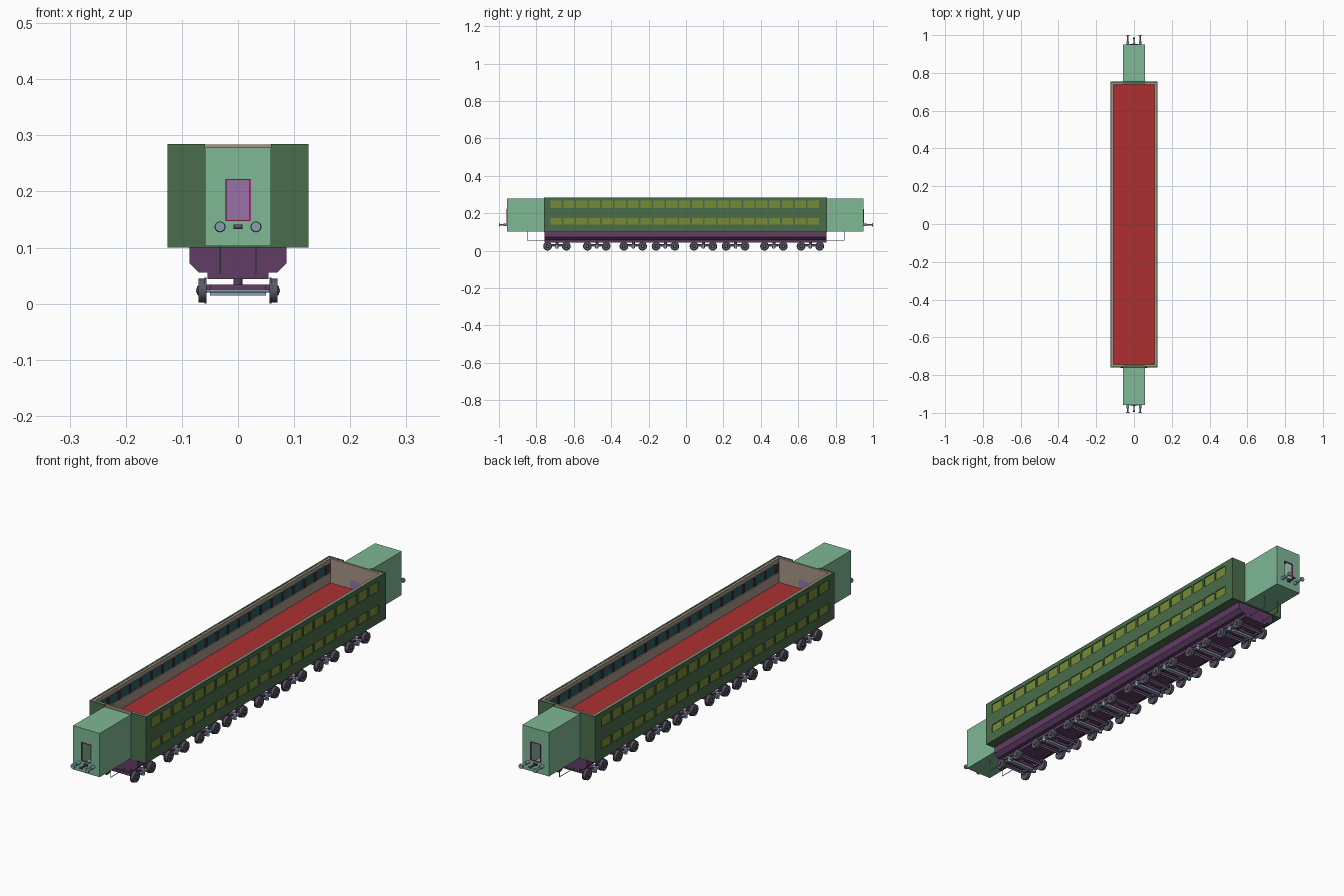
import bpy, bmesh, math
from mathutils import Matrix, Vector

if "Cube" in bpy.data.objects:
    bpy.data.objects.remove(bpy.data.objects["Cube"])

COL = dict(green=(.07, .155, .07), mint=(.21, .48, .30), red=(.42, .03, .03), purple=(.12, .047, .13),
           olive=(.18, .26, .04), teal=(.025, .11, .12), beige=(.38, .30, .24), brown=(.10, .04, .03),
           lilac=(.32, .17, .38), magenta=(.45, .02, .21), steel=(.26, .35, .42), iron=(.10, .095, .13))
MATS = {}
for n, c in COL.items():
    MATS[n] = bpy.data.materials.new(n)
    MATS[n].diffuse_color = (*c, 1)


def box(bm, x0, x1, y0, y1, z0, z1):
    size = (abs(x1 - x0), abs(y1 - y0), abs(z1 - z0), 1)
    mid = Vector(((x0 + x1) / 2, (y0 + y1) / 2, (z0 + z1) / 2))
    bmesh.ops.create_cube(bm, size=1, matrix=Matrix.Translation(mid) @ Matrix.Diagonal(size))


def rod(bm, a, b, r, r2=None, seg=16):
    a, b = Vector(a), Vector(b)
    m = Matrix.Translation((a + b) / 2) @ (b - a).to_track_quat('Z', 'Y').to_matrix().to_4x4()
    bmesh.ops.create_cone(bm, cap_ends=True, segments=seg, radius1=r, radius2=r if r2 is None else r2,
                          depth=(b - a).length, matrix=m)


def finish(name, bm, col, smooth=False):
    bmesh.ops.recalc_face_normals(bm, faces=bm.faces)
    me = bpy.data.meshes.new(name)
    bm.to_mesh(me)
    bm.free()
    ob = bpy.data.objects.new(name, me)
    bpy.context.collection.objects.link(ob)
    me.materials.append(MATS[col])
    if smooth:
        bpy.ops.object.select_all(action='DESELECT')
        ob.select_set(True)
        bpy.context.view_layer.objects.active = ob
        bpy.ops.object.shade_smooth_by_angle(angle=math.radians(35))
    return ob


def boxes(name, col, items):
    bm = bmesh.new()
    for it in items:
        box(bm, *it)
    return finish(name, bm, col)


# main dimensions
Y0, Y1 = -0.760, 0.755            # body ends
XO, XI = 0.1255, 0.109            # outer and inner wall faces
XM = 0.118                        # skin / liner split
ZB, ZT = 0.10, 0.285
DECK = 0.187
ROWS = [(0.139, 0.174), (0.227, 0.267)]
NWIN, WY0, WY1 = 21, -0.725, 0.710
PITCH = (WY1 - WY0 + 0.009) / NWIN
WIN = [(WY0 + i * PITCH, WY0 + i * PITCH + PITCH - 0.009) for i in range(NWIN)]


def wall_rails(xa, xb, ya, yb, rows, zlo, zhi):
    """Full-length horizontal bands around the window rows."""
    zs = [zlo] + [z for r in rows for z in r] + [zhi]
    return [(xa, xb, ya, yb, zs[i], zs[i + 1]) for i in range(0, len(zs), 2)]


def wall_pillars(xa, xb, ya, yb, rows):
    """Posts between neighbouring windows."""
    ys = [ya] + [y for w in WIN for y in w] + [yb]
    return [(xa, xb, ys[i], ys[i + 1], z0, z1) for i in range(0, len(ys), 2) for z0, z1 in rows]


# side walls, linings and windows
skin, lining, posts, glass_out, glass_in = [], [], [], [], []
for s in (-1, 1):
    skin += wall_rails(s * XM, s * XO, Y0, Y1, ROWS, ZB, ZT)
    skin += wall_pillars(s * XM, s * XO, Y0, Y1, ROWS)
    lining += wall_rails(s * XI, s * XM, Y0 + .008, Y1 - .008, ROWS, ZB + .006, ZT - .001)
    posts += wall_pillars(s * XI, s * XM, Y0 + .008, Y1 - .008, ROWS)
    for y0, y1 in WIN:
        for z0, z1 in ROWS:
            glass_out.append((s * .119, s * .122, y0, y1, z0, z1))
            glass_in.append((s * .113, s * .119, y0, y1, z0, z1))
boxes("side_walls", "green", skin)
boxes("wall_lining", "beige", lining)
boxes("window_posts", "brown", posts)
boxes("window_outer_panes", "olive", glass_out)
boxes("window_inner_panes", "teal", glass_in)

# decks and body bottom
boxes("body_bottom", "green", [(-XM, XM, Y0, Y1, ZB, ZB + .006)])
boxes("lower_floor", "red", [(-XI, XI, Y0 + .016, Y1 - .016, ZB + .006, ZB + .012)])
boxes("upper_deck", "red", [(-XI, XI, Y0 + .016, Y1 - .016, DECK - .01, DECK)])

# end walls, vestibules, doors and drawgear
VX, VZ0, VZ1, DX, DZ0, DZ1 = 0.059, 0.103, 0.278, 0.0222, 0.147, 0.222
T = 0.004
for label, s, yb, yv in (("front", -1, Y0, -0.958), ("rear", 1, Y1, 0.950)):
    a, b, c = yb, yb - s * .008, yb - s * .016
    boxes(label + "_end_wall", "green", [(k * VX, k * XM, a, b, ZB, ZT) for k in (-1, 1)])
    boxes(label + "_end_lining", "beige",
          [(k * DX, k * XI, b, c, ZB + .006, ZT - .001) for k in (-1, 1)]
          + [(-DX, DX, b, c, ZB + .006, DZ0), (-DX, DX, b, c, DZ1, ZT - .001)])
    boxes(label + "_inner_door", "lilac", [(-DX, DX, b - s * .001, c + s * .001, DZ0, DZ1)])
    # vestibule shell with doorway
    w = yv - s * T
    boxes(label + "_vestibule", "mint",
          [(k * (VX - T), k * VX, yb, yv, VZ0, VZ1) for k in (-1, 1)]
          + [(-VX + T, VX - T, yb, yv, z, z + T) for z in (VZ0, VZ1 - T)]
          + [(k * DX, k * (VX - T), w, yv, VZ0 + T, VZ1 - T) for k in (-1, 1)]
          + [(-DX, DX, w, yv, VZ0 + T, DZ0), (-DX, DX, w, yv, DZ1, VZ1 - T)])
    f = yv + s * .002
    boxes(label + "_door_frame", "magenta",
          [(k * (DX - .002), k * (DX + .001), w, f, DZ0, DZ1) for k in (-1, 1)]
          + [(-DX, DX, w, f, z, z + .002) for z in (DZ0, DZ1 - .002)])
    # buffers
    bm = bmesh.new()
    tip = s * 1.0
    for x in (-.032, .032):
        rod(bm, (x, yv, .137), (x, yv + s * .018, .137), .0065)
        rod(bm, (x, yv, .137), (x, tip, .137), .004)
        rod(bm, (x, tip - s * .005, .137), (x, tip, .137), .0098, .0085, 24)
    finish(label + "_buffers", bm, "steel", True)
    # coupler
    bm = bmesh.new()
    box(bm, -.008, .008, yv, yv + s * .006, .133, .141)
    box(bm, -.003, .003, yv, yv + s * .034, .134, .139)
    rod(bm, (-.006, yv + s * .034, .137), (.006, yv + s * .034, .137), .004)
    finish(label + "_coupler", bm, "iron")
    # hanging step rods under the vestibule
    bm = bmesh.new()
    yr = yb + s * .09
    for x in (-.032, .032):
        rod(bm, (x, yr, VZ0), (x, yr, .053), .0013, seg=8)
        rod(bm, (x, yr, .054), (x, yb - s * .01, .054), .0013, seg=8)
    finish(label + "_step_rods", bm, "steel", True)

# underframe: stepped profile swept along the car
half = [(.0863, ZB), (.0863, .072), (.0705, .056), (.0545, .056), (.0545, .044)]
bm = bmesh.new()
ring = [bm.verts.new((x, Y0 + .003, z)) for x, z in half + [(-x, z) for x, z in reversed(half)]]
face = bm.faces.new(ring)
ext = bmesh.ops.extrude_face_region(bm, geom=[face])
bmesh.ops.translate(bm, vec=(0, Y1 - Y0 - .008, 0),
                    verts=[v for v in ext["geom"] if isinstance(v, bmesh.types.BMVert)])
finish("underframe", bm, "purple")

# bogies: two wheelsets each
R = 0.0235
for i, yc in enumerate((-.690, -.477, -.282, -.110, .093, .265, .470, .665), 1):
    wheels, axles, frame = bmesh.new(), bmesh.new(), bmesh.new()
    for dy in (-.050, .050):
        y = yc + dy
        rod(axles, (-.075, y, R), (.075, y, R), .0035, seg=12)
        for s in (-1, 1):
            rod(wheels, (s * .0565, y, R), (s * .060, y, R), R, seg=24)
            rod(wheels, (s * .060, y, R), (s * .0705, y, R), .0212, seg=24)
            rod(wheels, (s * .0705, y, R), (s * .0735, y, R), .009, .007)
        box(frame, -.056, .056, y - .006, y + .006, .0245, .034)
    for s in (-1, 1):
        box(frame, s * .049, s * .056, yc - .062, yc + .062, .024, .034)
        box(axles, s * .056, s * .068, yc - .024, yc + .024, .021, .027)
        rod(axles, (s * .063, yc, .012), (s * .063, yc, .034), .007)
    box(frame, -.060, .060, yc - .012, yc + .012, .023, .034)
    rod(frame, (0, yc, .033), (0, yc, .045), .008)
    box(axles, -.050, .050, yc - .009, yc + .009, .015, .023)
    finish(f"bogie_{i}_wheels", wheels, "iron", True)
    finish(f"bogie_{i}_axles", axles, "steel", True)
    finish(f"bogie_{i}_frame", frame, "purple")

for m in bpy.data.materials:
    if m.users and not m.is_grease_pencil:
        m.use_nodes = True
        m.node_tree.nodes["Principled BSDF"].inputs["Base Color"].default_value = m.diffuse_color
